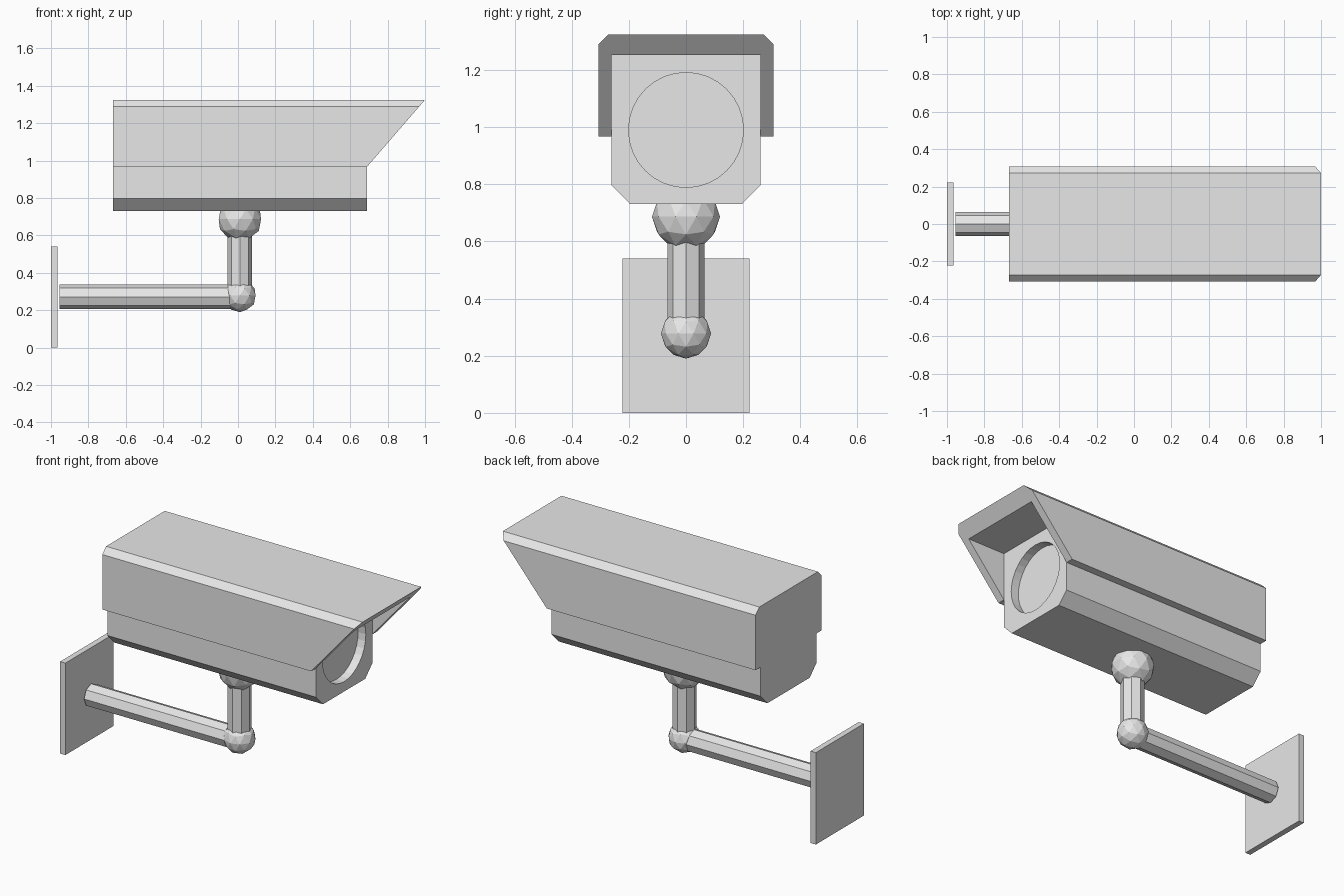
import bpy, bmesh, math
from mathutils import Matrix, Vector

if "Cube" in bpy.data.objects:
    bpy.data.objects.remove(bpy.data.objects["Cube"])

grey = bpy.data.materials.new("light grey")
grey.diffuse_color = (0.8, 0.8, 0.8, 1)
grey.use_nodes = True
grey.node_tree.nodes["Principled BSDF"].inputs["Base Color"].default_value = grey.diffuse_color


def add_object(name, bm):
    bmesh.ops.remove_doubles(bm, verts=bm.verts, dist=1e-4)
    bmesh.ops.recalc_face_normals(bm, faces=bm.faces)
    mesh = bpy.data.meshes.new(name)
    bm.to_mesh(mesh)
    bm.free()
    mesh.materials.append(grey)
    bpy.context.collection.objects.link(bpy.data.objects.new(name, mesh))


def face(bm, points):
    bm.faces.new([bm.verts.new(p) for p in points])


def ball(name, centre, radius):
    bm = bmesh.new()
    bmesh.ops.create_icosphere(bm, subdivisions=2, radius=radius,
                               matrix=Matrix.Translation(centre))
    add_object(name, bm)


def rod(name, start, end, radius):
    start, end = Vector(start), Vector(end)
    axis = end - start
    turn = Matrix.Rotation(math.pi / 2, 4, 'Y') if abs(axis.x) > abs(axis.z) else Matrix()
    bm = bmesh.new()
    bmesh.ops.create_cone(bm, cap_ends=True, segments=8, radius1=radius, radius2=radius,
                          depth=axis.length,
                          matrix=Matrix.Translation((start + end) / 2) @ turn)
    add_object(name, bm)


# Camera housing with sun hood
BACK, FRONT, TIP = -0.667, 0.69, 1.0
HOOD_LOW, HOOD_TOP, IN_Y, IN_TOP = 0.967, 1.325, 0.261, 1.252


def front_x(z):
    return FRONT + max(0, z - HOOD_LOW) * (TIP - FRONT) / (HOOD_TOP - HOOD_LOW)


half = [(0.196, 0.731), (IN_Y, 0.797), (IN_Y, HOOD_LOW), (0.307, HOOD_LOW),
        (0.307, 1.29), (0.272, HOOD_TOP)]
outline = half + [(-y, z) for y, z in reversed(half)]
bm = bmesh.new()
face(bm, [(BACK, y, z) for y, z in outline])
for a, b in zip(outline, outline[1:] + outline[:1]):
    face(bm, [(BACK, *a), (BACK, *b), (front_x(b[1]), *b), (front_x(a[1]), *a)])

# Sloping hood rim and the hood's inner walls
rim = outline[2:10] + [(-IN_Y, IN_TOP), (IN_Y, IN_TOP)]
face(bm, [(front_x(z), y, z) for y, z in rim])
inner_x = front_x(IN_TOP)
face(bm, [(FRONT, -IN_Y, IN_TOP), (FRONT, IN_Y, IN_TOP),
          (inner_x, IN_Y, IN_TOP), (inner_x, -IN_Y, IN_TOP)])
for s in (1, -1):
    face(bm, [(FRONT, s * IN_Y, HOOD_LOW), (FRONT, s * IN_Y, IN_TOP),
              (inner_x, s * IN_Y, IN_TOP)])

# Front plate with recessed round lens window
LENS_Z, LENS_R, DEPTH, N = 0.99, 0.201, 0.05, 32


def lens_point(i, x):
    a = 2 * math.pi * i / N
    return (x, LENS_R * math.sin(a), LENS_Z + LENS_R * math.cos(a))


for s in (1, -1):
    border = [(0, 0.731)] + [(s * y, z) for y, z in half[:3]] + [(s * IN_Y, IN_TOP), (0, IN_TOP)]
    face(bm, [(FRONT, y, z) for y, z in border]
         + [lens_point(s * i, FRONT) for i in range(N // 2 + 1)])
for i in range(N):
    face(bm, [lens_point(i, FRONT), lens_point(i + 1, FRONT),
              lens_point(i + 1, FRONT - DEPTH), lens_point(i, FRONT - DEPTH)])
face(bm, [lens_point(i, FRONT - DEPTH) for i in range(N)])
add_object("camera_housing", bm)

# Swivel joints, post and wall arm
ball("upper_joint", (0.01, 0, 0.687), 0.119)
ball("lower_joint", (0.01, 0, 0.278), 0.088)
rod("post", (0.01, 0, 0.278), (0.01, 0, 0.687), 0.065)
rod("wall_arm", (-0.955, 0, 0.272), (0.01, 0, 0.272), 0.065)

# Wall plate
bm = bmesh.new()
bmesh.ops.create_cube(bm, size=1, matrix=Matrix.Translation((-0.983, 0, 0.27))
                      @ Matrix.Diagonal((0.034, 0.446, 0.54, 1)))
add_object("wall_plate", bm)
